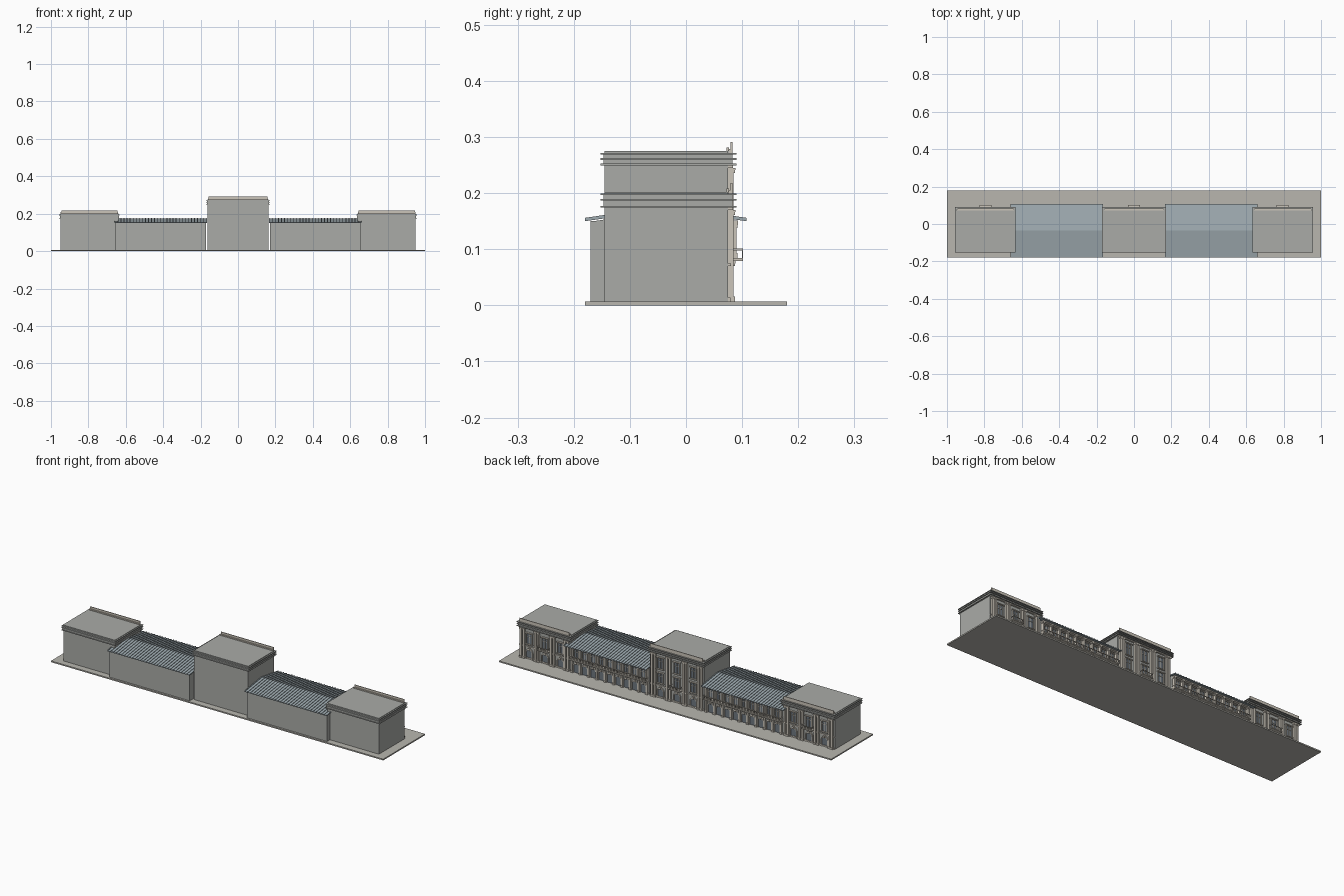
import bpy, bmesh, math
from mathutils import Vector

if "Cube" in bpy.data.objects:
    bpy.data.objects.remove(bpy.data.objects["Cube"])


def material(name, rgb):
    m = bpy.data.materials.new(name)
    m.diffuse_color = (*rgb, 1)
    m.use_nodes = True
    m.node_tree.nodes["Principled BSDF"].inputs["Base Color"].default_value = m.diffuse_color
    return m


WALL = material("wall_stone", (0.40, 0.41, 0.39))
TRIM = material("trim_stone", (0.60, 0.56, 0.49))
ROOF = material("roof_slate", (0.34, 0.40, 0.43))
GLASS = material("window_glass", (0.16, 0.19, 0.22))
PAVE = material("paving", (0.48, 0.47, 0.43))
G = 0.007          # top of the plinth
FACE = 0.075       # plane of the decorated facade (+y)


def finish(name, bm, mat):
    bmesh.ops.recalc_face_normals(bm, faces=bm.faces)
    me = bpy.data.meshes.new(name)
    bm.to_mesh(me)
    bm.free()
    me.materials.append(mat)
    ob = bpy.data.objects.new(name, me)
    bpy.context.collection.objects.link(ob)
    return ob


def boxes(name, items, mat):
    """One object from (x0, x1, y0, y1, z0, z1) boxes."""
    bm = bmesh.new()
    for x0, x1, y0, y1, z0, z1 in items:
        vs = bmesh.ops.create_cube(bm, size=1)["verts"]
        for v in vs:
            v.co = Vector((x0 if v.co.x < 0 else x1, y0 if v.co.y < 0 else y1, z0 if v.co.z < 0 else z1))
    return finish(name, bm, mat)


def prism(bm, pts, y0, y1):
    """Extrude an x-z outline along y."""
    f = bm.faces.new([bm.verts.new((x, y0, z)) for x, z in pts])
    ext = bmesh.ops.extrude_face_region(bm, geom=[f])["geom"]
    bmesh.ops.translate(bm, vec=(0, y1 - y0, 0), verts=[v for v in ext if isinstance(v, bmesh.types.BMVert)])


def arch_points(x, w, z0, z1):
    r, n = w / 2, 10
    pts = [(x + r, z0)]
    pts += [(x + r * math.cos(math.pi * i / n), z1 - r + r * math.sin(math.pi * i / n)) for i in range(n + 1)]
    return pts + [(x - r, z0)]


def arches(name, xs, w, z0, z1, y):
    """Glazed round arches with raised surrounds."""
    glass, frame = bmesh.new(), bmesh.new()
    for x in xs:
        inner, outer = arch_points(x, w, z0, z1), arch_points(x, w + 0.01, z0, z1 + 0.005)
        prism(glass, inner, y - 0.002, y + 0.001)
        for i in range(len(inner) - 1):
            prism(frame, [inner[i], inner[i + 1], outer[i + 1], outer[i]], y - 0.002, y + 0.006)
        prism(frame, [(x - .004, z1 - .003), (x + .004, z1 - .003), (x + .005, z1 + .009), (x - .005, z1 + .009)],
              y, y + 0.009)
    finish(name + "_arch_glass", glass, GLASS)
    finish(name + "_arch_surrounds", frame, TRIM)


def windows(name, xs, w, z0, z1, y):
    """Rectangular windows with frame, glazing bars, sill and hood."""
    h, glass, frame = w / 2, [], []
    for x in xs:
        zt = z0 + (z1 - z0) * 0.68
        glass.append((x - h, x + h, y - .002, y + .001, z0, z1))
        frame += [(x - h - .004, x - h, y, y + .006, z0, z1), (x + h, x + h + .004, y, y + .006, z0, z1),
                  (x - h - .007, x + h + .007, y, y + .009, z0 - .004, z0),
                  (x - h - .007, x + h + .007, y, y + .010, z1, z1 + .005),
                  (x - .001, x + .001, y, y + .003, z0, z1), (x - h, x + h, y, y + .003, zt - .001, zt + .001)]
    boxes(name + "_window_glass", glass, GLASS)
    boxes(name + "_window_frames", frame, TRIM)


def pilasters(name, xs, w, z0, z1, y, d):
    """Shafts with bases and capitals."""
    h, items = w / 2, []
    for x in xs:
        items += [(x - h, x + h, y, y + d, z0, z1),
                  (x - h - .002, x + h + .002, y, y + d + .002, z0, z0 + .009),
                  (x - h - .002, x + h + .002, y, y + d + .002, z1 - .009, z1 - .004),
                  (x - h - .003, x + h + .003, y, y + d + .003, z1 - .004, z1)]
    boxes(name + "_pilasters", items, TRIM)


def balcony(name, x0, x1):
    n = max(4, round((x1 - x0) / 0.009))
    items = [(x0, x1, FACE, .102, .079, .084), (x0, x1, .099, .102, .098, .101)]
    for i in range(n + 1):
        x = x0 + .0015 + (x1 - x0 - .003) * i / n
        items.append((x - .001, x + .001, .0995, .1015, .084, .098))
    for x in (x0, x1 - .002):
        items.append((x, x + .002, FACE, .102, .098, .101))
    boxes(name + "_balcony", items, TRIM)


def block(name, x0, x1, top, bands, upper):
    """Flat-roofed pavilion with cornices all round and a three-bay facade."""
    boxes(name + "_walls", [(x0, x1, -.145, FACE, G, top)], WALL)
    boxes(name + "_cornices", [(x0 - .007, x1 + .007, -.152, .090, z - .0015, z + .0015) for z in bands]
          + [(x0 - .003, x1 + .003, -.147, .083, bands[0], bands[-1])], WALL)
    # roof parapet above the facade
    boxes(name + "_parapet", [(x0 + .002, x1 - .002, .072, .077, top, top + .006),
                              (x0 + .005, x1 - .005, .079, .083, bands[-1], top + .016),
                              (x0 + .005, x1 - .005, .076, .080, bands[-1], top + .004)], TRIM)
    w = x1 - x0
    edges = [x0 + .014 + (w - .028) * i / 3 for i in range(4)]
    mids = [(a + b) / 2 for a, b in zip(edges, edges[1:])]
    pil = [edges[0], edges[0] + .017, edges[1] - .008, edges[1] + .009,
           edges[2] - .009, edges[2] + .008, edges[3] - .017, edges[3]]
    pilasters(name, pil, .011, G, bands[0] - .006, FACE, .010)
    boxes(name + "_frieze", [(x0, x1, FACE, .084, bands[0] - .006, bands[0])], TRIM)
    boxes(name + "_string_course", [(x0, x1, FACE, .080, .070, .075), (x0, x1, FACE, .079, G, G + .007)], TRIM)
    arches(name, mids, .034, G, .058, FACE)
    for i, (z0, z1) in enumerate(upper):
        windows(f"{name}_floor_{i + 2}", mids, .030, z0, z1, FACE)
    balcony(name, mids[1] - .032, mids[1] + .032)


def roof(name, x0, x1):
    """Low gable with raised seams running down both slopes."""
    eave, ridge = .153, .174
    ys = (-.180, -.036, .108)
    bm = bmesh.new()

    def strip(a, b, lift, thick):
        prof = [(ys[0], eave), (ys[1], ridge), (ys[2], eave)]
        loop = [(y, z + lift) for y, z in prof] + [(y, z + lift - thick) for y, z in reversed(prof)]
        f0 = [bm.verts.new((a, y, z)) for y, z in loop]
        f1 = [bm.verts.new((b, y, z)) for y, z in loop]
        for i in range(6):
            j = (i + 1) % 6
            bm.faces.new((f0[i], f0[j], f1[j], f1[i]))
        for f in (f0, f1):
            bm.faces.new((f[0], f[1], f[4], f[5]))
            bm.faces.new((f[1], f[2], f[3], f[4]))

    strip(x0, x1, 0, .003)
    n = 30
    for i in range(n + 1):
        x = x0 + .002 + (x1 - x0 - .004) * i / n
        strip(x - .002, x + .002, .003, .004)
    finish(name, bm, ROOF)


def wing(name, s):
    a, b = sorted((s * .172, s * .655))
    boxes(name + "_walls", [(a, b, -.170, FACE, G, .150)], WALL)
    # gable infill under the roof
    bm = bmesh.new()
    lo = [bm.verts.new((a, y, z)) for y, z in ((-.17, .149), (-.036, .171), (.075, .155), (.075, .149))]
    hi = [bm.verts.new((b, v.co.y, v.co.z)) for v in lo]
    for i in range(4):
        j = (i + 1) % 4
        bm.faces.new((lo[i], lo[j], hi[j], hi[i]))
    bm.faces.new(lo)
    bm.faces.new(hi)
    finish(name + "_gable", bm, WALL)
    roof(name + "_roof", *sorted((s * .165, s * .661)))
    # arcade below, colonnade of windows above
    n, x0, x1 = 9, .178, .630
    step = (x1 - x0) / n
    mids = [s * (x0 + step * (i + .5)) for i in range(n)]
    cols = [s * (x0 + step * i) for i in range(n + 1)]
    arches(name, mids, .030, G, .058, FACE)
    pilasters(name + "_lower", cols, .009, G, .079, FACE, .010)
    pilasters(name + "_upper", cols, .008, .084, .147, FACE, .015)
    windows(name + "_upper", mids, .024, .090, .135, FACE)
    c, d = sorted((s * .172, s * .636))
    boxes(name + "_entablature", [(c, d, FACE, .093, .146, .151), (c, d, FACE, .080, .068, .073)], TRIM)
    balcony(name, c, d)


boxes("plinth", [(-1, 1, -.18, .18, 0, G)], PAVE)
block("central_block", -.163, .163, .275, (.251, .261, .270), ((.088, .142), (.165, .225)))
for side, s in (("left", -1), ("right", 1)):
    x0, x1 = sorted((s * .640, s * .950))
    block(side + "_pavilion", x0, x1, .202, (.176, .188, .198), ((.088, .145),))
    wing(side + "_wing", s)
